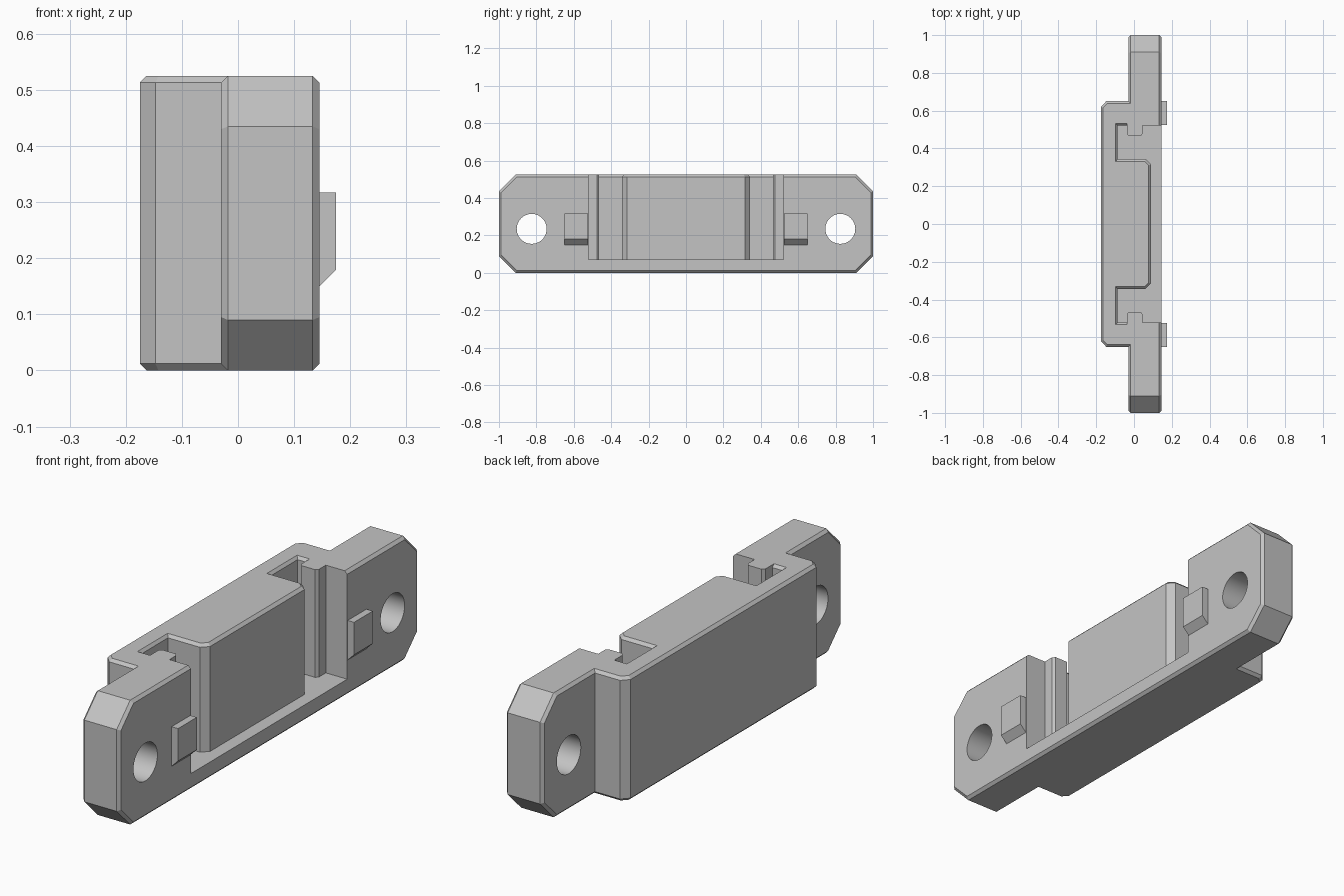
import bpy, bmesh, math

old = bpy.data.objects.get("Cube")
if old:
    bpy.data.objects.remove(old, do_unlink=True)

grey = bpy.data.materials.new("plain grey")
grey.use_nodes = True
colour = (0.55, 0.55, 0.55, 1)
grey.diffuse_color = colour
grey.node_tree.nodes["Principled BSDF"].inputs["Base Color"].default_value = colour

HEIGHT, EDGE = 0.525, 0.012


def loft(name, rings, bevel_rule=None):
    """Solid through matching point rings, with chosen edges chamfered."""
    bm = bmesh.new()
    loops = [[bm.verts.new(p) for p in ring] for ring in rings]
    n = len(loops[0])
    for a, b in zip(loops, loops[1:]):
        for i in range(n):
            j = (i + 1) % n
            bm.faces.new((a[i], a[j], b[j], b[i]))
    bm.faces.new(loops[0])
    bm.faces.new(loops[-1])
    bmesh.ops.recalc_face_normals(bm, faces=bm.faces)
    if bevel_rule:
        chosen = [e for e in bm.edges if bevel_rule(*e.verts)]
        bmesh.ops.bevel(bm, geom=chosen, offset=EDGE, segments=1,
                        affect='EDGES', profile=0.5)
    mesh = bpy.data.meshes.new(name)
    bm.to_mesh(mesh)
    bm.free()
    mesh.materials.append(grey)
    ob = bpy.data.objects.new(name, mesh)
    bpy.context.collection.objects.link(ob)
    return ob


def combine(target, tool, operation):
    bpy.context.view_layer.objects.active = target
    mod = target.modifiers.new(operation, 'BOOLEAN')
    mod.operation, mod.object, mod.solver = operation, tool, 'EXACT'
    bpy.ops.object.modifier_apply(modifier=mod.name)
    bpy.data.objects.remove(tool, do_unlink=True)


def mirrored(half):
    return half + [(x, -y) for x, y in reversed(half)]


# Mounting plate: long octagon with chamfered front and rear rims
cut = 0.09
quarter = [(1, cut), (1, HEIGHT - cut), (1 - cut, HEIGHT)]
octagon = [(1 - cut, 0)] + quarter
octagon += [(-y, z) for y, z in reversed(octagon)]
body = loft("mounting_body", [[(x, y, z) for y, z in octagon] for x in (-0.03, 0.145)],
            lambda a, b: abs(a.co.x - b.co.x) < 1e-5)

# Raised rear block, chamfered at top and bottom
block_outline = mirrored([(0.01, 0.65), (-0.147, 0.65), (-0.175, 0.62)])
block = loft("rear_block", [[(x, y, z) for x, y in block_outline] for z in (0, HEIGHT)],
             lambda a, b: abs(a.co.z - b.co.z) < 1e-5 and min(a.co.x, b.co.x) < -0.02)
combine(body, block, 'UNION')

# Pocket around the central island, open at the top and front
tooth = [(0.2, 0.522), (0.045, 0.522), (0.045, 0.477), (0.035, 0.465),
         (-0.028, 0.465), (-0.038, 0.477)]
lower = mirrored(tooth + [(-0.038, 0.522), (-0.087, 0.522), (-0.087, 0.343),
                          (0.062, 0.343), (0.09, 0.315)])
upper = mirrored(tooth + [(-0.038, 0.533), (-0.097, 0.533), (-0.097, 0.331),
                          (0.057, 0.331), (0.078, 0.31)])
pocket = loft("pocket_cutter", [[(x, y, z) for x, y in outline] for outline, z in
                                ((lower, 0.07), (lower, HEIGHT - EDGE),
                                 (upper, HEIGHT), (upper, 0.6))])
combine(body, pocket, 'DIFFERENCE')

# Screw holes
for side in (-1, 1):
    circle = [(side * 0.825 + 0.08 * math.cos(t * math.tau / 48),
               0.235 + 0.08 * math.sin(t * math.tau / 48)) for t in range(48)]
    hole = loft("hole_cutter", [[(x, y, z) for y, z in circle] for x in (-0.3, 0.3)])
    combine(body, hole, 'DIFFERENCE')

# Small locating pegs with a sloped underside
peg_profile = [(0.13, 0.15), (0.145, 0.15), (0.175, 0.18), (0.175, 0.317), (0.13, 0.317)]
for side, label in ((1, "rear"), (-1, "front")):
    loft(label + "_peg", [[(x, side * y, z) for x, z in peg_profile] for y in (0.525, 0.65)])

# Smooth hole walls, crisp edges elsewhere
bpy.ops.object.select_all(action='DESELECT')
body.select_set(True)
bpy.context.view_layer.objects.active = body
bpy.ops.object.shade_smooth_by_angle(angle=math.radians(20))
